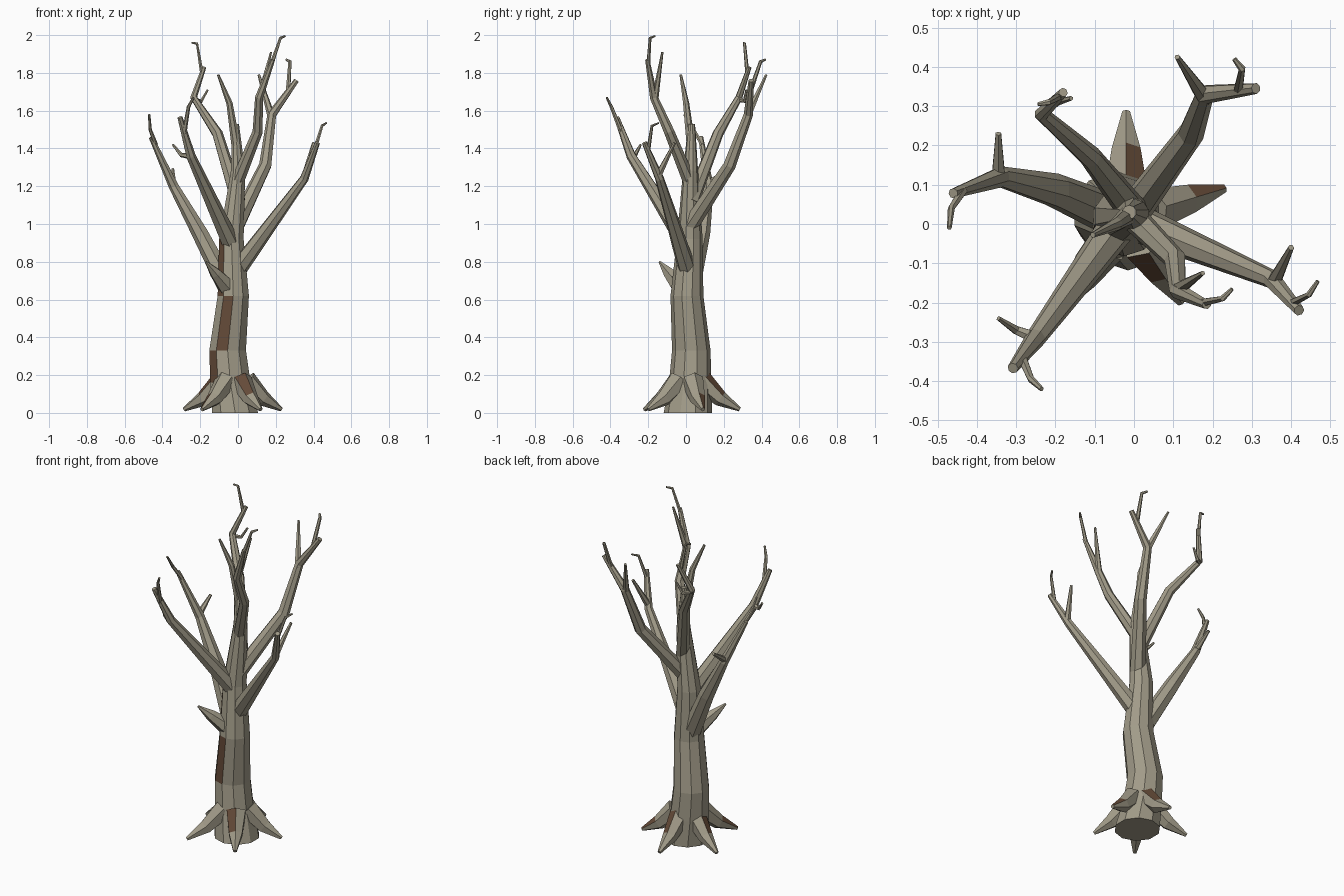
import bpy, bmesh, math
from mathutils import Vector

bark = bpy.data.materials.new("bark")
bark.diffuse_color = (0.36, 0.33, 0.25, 1)
bare = bpy.data.materials.new("bare_wood")
bare.diffuse_color = (0.13, 0.07, 0.04, 1)
UP = Vector((0, 0, 1))


def tube(name, pts, sides=6, level=False, brown=()):
    """Faceted tapering limb through (x, y, z, radius); brown = (segment, side) faces."""
    P = [Vector(p[:3]) for p in pts]
    n = len(P)
    bm = bmesh.new()
    rings = []
    for i, p in enumerate(P):
        # average direction at the joints gives mitred bends
        a = (P[i] - P[i - 1]).normalized() if i else Vector()
        b = (P[i + 1] - P[i]).normalized() if i < n - 1 else Vector()
        t = (a + b).normalized()
        if level:
            u, v = Vector((1, 0, 0)), Vector((0, 1, 0))
            start = -math.pi / 2
        else:
            if i == 0:
                u = t.cross(UP).normalized()
            else:
                u = (u - t * u.dot(t)).normalized()
            v = u.cross(t)
            start = math.pi / 2
        ring = []
        for k in range(sides):
            ang = start + 2 * math.pi * k / sides
            ring.append(bm.verts.new(p + (u * math.cos(ang) + v * math.sin(ang)) * pts[i][3]))
        rings.append(ring)
    for s in range(n - 1):
        for k in range(sides):
            j = (k + 1) % sides
            f = bm.faces.new((rings[s][k], rings[s][j], rings[s + 1][j], rings[s + 1][k]))
            f.material_index = 1 if (s, k) in brown else 0
    bm.faces.new(rings[0])
    bm.faces.new(rings[-1])
    bmesh.ops.recalc_face_normals(bm, faces=bm.faces)
    me = bpy.data.meshes.new(name)
    bm.to_mesh(me)
    bm.free()
    me.materials.append(bark)
    me.materials.append(bare)
    ob = bpy.data.objects.new(name, me)
    bpy.context.collection.objects.link(ob)
    return ob


# Trunk
tube("trunk", [(-0.015, 0.01, 0, 0.128), (-0.04, 0.022, 0.16, 0.112), (-0.055, 0.028, 0.33, 0.102),
               (-0.025, 0.005, 0.62, 0.087), (-0.035, 0.02, 0.92, 0.068),
               (0.0, 0.024, 1.28, 0.04), (-0.012, 0.03, 1.53, 0.018)],
     sides=10, level=True, brown={(1, 8), (2, 9), (3, 8)})

# Roots: tip position and the side face that is bare wood
for i, (x, y, face) in enumerate([(-0.02, 0.285, 5), (0.23, 0.09, 0), (0.12, -0.2, 5),
                                  (-0.19, -0.22, 5), (-0.285, 0.11, 0)]):
    c = Vector((-0.02, 0.015, 0))
    d = Vector((x, y, 0)) - c
    a, m = c + d * 0.25, c + d * 0.62
    tube(f"root_{i + 1}", [(a.x, a.y, 0.17, 0.06), (m.x, m.y, 0.075, 0.042), (x, y, 0.018, 0.011)],
         brown={(i % 2, face)})

# Broken stub low on the trunk
tube("stub", [(-0.06, -0.03, 0.67, 0.05), (-0.12, -0.09, 0.74, 0.032), (-0.17, -0.14, 0.80, 0.006)])

# Main limbs
limbs = {
    "right": [(-0.01, 0.01, 0.75, 0.05), (0.35, -0.14, 1.24, 0.024), (0.42, -0.22, 1.43, 0.014)],
    "back_right": [(-0.01, 0.02, 0.99, 0.045), (0.145, 0.23, 1.31, 0.034),
                   (0.18, 0.33, 1.58, 0.025), (0.31, 0.345, 1.76, 0.014)],
    "back_left": [(0.0, 0.03, 1.12, 0.04), (-0.11, 0.17, 1.48, 0.029),
                  (-0.235, 0.28, 1.67, 0.019), (-0.18, 0.335, 1.83, 0.012)],
    "left": [(-0.05, 0.02, 0.66, 0.055), (-0.2, 0.085, 0.95, 0.044),
             (-0.34, 0.12, 1.2, 0.027), (-0.46, 0.078, 1.46, 0.013)],
    "front_left": [(-0.03, 0.01, 0.88, 0.05), (-0.25, -0.29, 1.36, 0.026), (-0.308, -0.367, 1.565, 0.014)],
    "front_right": [(-0.005, 0.02, 1.22, 0.036), (0.105, -0.09, 1.49, 0.028),
                    (0.112, -0.17, 1.67, 0.022), (0.185, -0.205, 1.87, 0.012)],
    "top": [(-0.005, 0.03, 1.38, 0.026), (-0.045, 0.0, 1.64, 0.017), (-0.105, -0.028, 1.79, 0.007)],
}
for name, pts in limbs.items():
    tube("limb_" + name, pts, sides=7)

# Forks and hooked twigs: start radius, end radius, path
twigs = [
    (0.02, 0.008, [(0.355, -0.15, 1.25), (0.40, -0.06, 1.43)]),
    (0.011, 0.005, [(0.405, -0.2, 1.39), (0.445, -0.18, 1.52), (0.468, -0.145, 1.535)]),
    (0.022, 0.007, [(0.18, 0.32, 1.56), (0.11, 0.425, 1.79)]),
    (0.013, 0.006, [(0.265, 0.34, 1.7), (0.275, 0.395, 1.86), (0.255, 0.42, 1.87)]),
    (0.011, 0.005, [(-0.19, 0.325, 1.79), (-0.217, 0.31, 1.955), (-0.245, 0.305, 1.96)]),
    (0.014, 0.006, [(-0.235, 0.28, 1.66), (-0.195, 0.31, 1.65), (-0.16, 0.32, 1.71)]),
    (0.02, 0.008, [(-0.345, 0.115, 1.21), (-0.345, 0.23, 1.29)]),
    (0.012, 0.006, [(-0.435, 0.085, 1.42), (-0.465, 0.04, 1.5), (-0.47, -0.01, 1.58)]),
    (0.018, 0.006, [(-0.25, -0.29, 1.36), (-0.3, -0.27, 1.365), (-0.345, -0.24, 1.42)]),
    (0.013, 0.006, [(-0.285, -0.34, 1.48), (-0.262, -0.395, 1.62), (-0.235, -0.42, 1.67)]),
    (0.019, 0.006, [(0.113, -0.165, 1.66), (0.175, -0.125, 1.91)]),
    (0.011, 0.005, [(0.175, -0.2, 1.84), (0.225, -0.19, 1.985), (0.25, -0.165, 1.995)]),
]
for i, (r0, r1, path) in enumerate(twigs):
    k = len(path) - 1
    tube(f"twig_{i + 1}", [(*p, r0 + (r1 - r0) * j / k) for j, p in enumerate(path)], sides=6)
